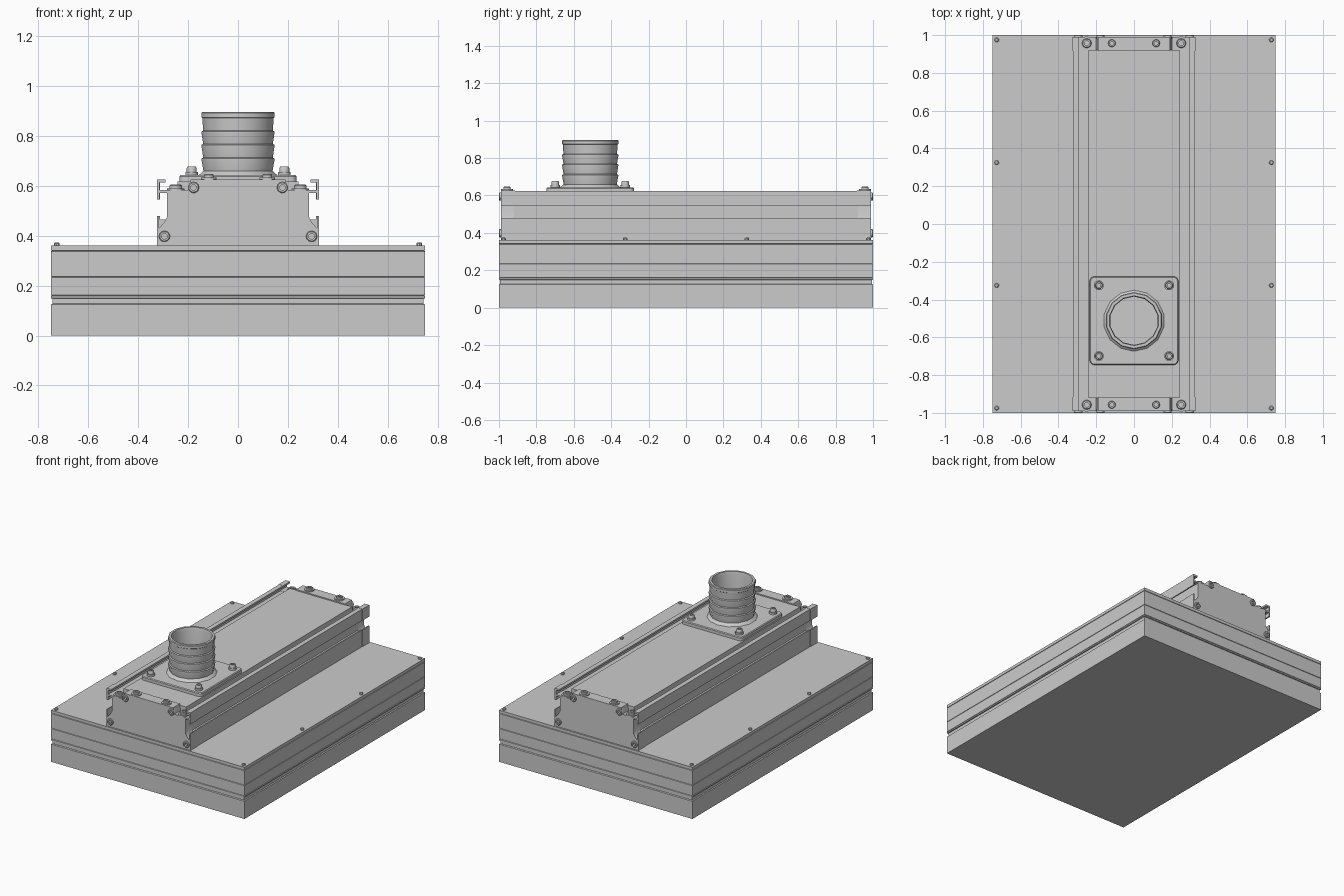
import bpy, bmesh, math
from mathutils import Matrix, Vector

if "Cube" in bpy.data.objects:
    bpy.data.objects.remove(bpy.data.objects["Cube"])


def finish(name, bm, angle=35):
    bmesh.ops.remove_doubles(bm, verts=bm.verts, dist=1e-5)
    bmesh.ops.recalc_face_normals(bm, faces=bm.faces)
    me = bpy.data.meshes.new(name)
    bm.to_mesh(me)
    bm.free()
    ob = bpy.data.objects.new(name, me)
    bpy.context.collection.objects.link(ob)
    bpy.ops.object.select_all(action='DESELECT')
    ob.select_set(True)
    bpy.context.view_layer.objects.active = ob
    bpy.ops.object.shade_smooth_by_angle(angle=math.radians(angle))
    return ob


def loft(name, rings):
    """Skin closed rings of equal length and cap both ends."""
    bm = bmesh.new()
    rows = [[bm.verts.new(p) for p in r] for r in rings]
    n = len(rows[0])
    for a, b in zip(rows, rows[1:]):
        for i in range(n):
            j = (i + 1) % n
            bm.faces.new((a[i], a[j], b[j], b[i]))
    bm.faces.new(rows[0])
    bm.faces.new(rows[-1])
    return finish(name, bm)


def extrude_y(name, pts, y0, y1):
    return loft(name, [[(x, y, z) for x, z in pts] for y in (y0, y1)])


def mirror_pts(half):
    """Full outline from its right half."""
    return half + [(-x, z) for x, z in reversed(half)]


def lathe(name, profile, loc, sides=12, axis='Z'):
    """Spin an (r, h) profile; axis 'Z', 'Y' or '-Y' gives its direction."""
    rot = {'Z': Matrix(), 'Y': Matrix.Rotation(-math.pi / 2, 4, 'X'),
           '-Y': Matrix.Rotation(math.pi / 2, 4, 'X')}[axis]
    rings = []
    for r, h in profile:
        ring = []
        for i in range(sides):
            a = 2 * math.pi * (i + .5) / sides
            ring.append(rot @ Vector((r * math.cos(a), r * math.sin(a), h)) + Vector(loc))
        rings.append(ring)
    return loft(name, rings)


def rounded_rect(hx, hy, r, z, cy):
    pts = []
    for k, (sx, sy) in enumerate(((1, 1), (-1, 1), (-1, -1), (1, -1))):
        for i in range(5):
            a = math.pi / 2 * (k + i / 4)
            pts.append((sx * (hx - r) + r * math.cos(a), cy + sy * (hy - r) + r * math.sin(a), z))
    return pts


def bolt(name, loc, r, h, axis='Z', washer=0):
    """Socket head bolt, optionally on a washer."""
    prof = [(r, 0), (r, h * .85), (r * .85, h), (r * .5, h), (r * .5, h * .4)]
    if washer:
        prof = [(washer, 0), (washer, h * .4), (r, h * .4)] + prof[1:]
    return lathe(name, prof, loc, 16, axis)


# Grooved base pad
steps = [(0, 0), (.124, 0), (.128, .006), (.148, .006), (.15, 0), (.158, 0), (.16, .004),
         (.162, 0), (.233, 0), (.235, .004), (.237, 0), (.338, 0), (.34, .005), (.342, 0), (.362, 0)]
loft("base_pad", [[(sx * (.75 - d), sy * (1 - d), z)
                   for sx, sy in ((-1, -1), (1, -1), (1, 1), (-1, 1))] for z, d in steps])

# Small pegs along the base edges
for sx in (-1, 1):
    for y in (-.975, -.325, .325, .975):
        lathe("edge_peg", [(.012, 0), (.012, .01), (.008, .014)], (sx * .727, y, .36), 10)

# Main beam with side slots and hooked lips
beam = mirror_pts([(.322, .36), (.322, .48), (.313, .48), (.313, .465), (.285, .465),
                   (.285, .572), (.313, .572), (.313, .545), (.322, .545), (.322, .625),
                   (.29, .625), (.29, .613), (.313, .613), (.313, .582), (.242, .582),
                   (.242, .618)])
extrude_y("beam", beam, -.92, .92)

# End brackets: beam profile segments with a clamping block outside
bracket = mirror_pts([(.325, .36), (.325, .48), (.317, .48), (.317, .43), (.308, .44), (.295, .455),
                      (.285, .475), (.285, .572), (.315, .572), (.315, .545), (.325, .545),
                      (.325, .626), (.29, .626), (.29, .614), (.315, .614), (.315, .583),
                      (.2, .583), (.19, .626)])
for s, axis in ((-1, '-Y'), (1, 'Y')):
    extrude_y("end_bracket", bracket, s * .915, s * .99)
    for sx in (-1, 1):
        bolt("bracket_lower_bolt", (sx * .295, s * .98, .398), .022, .02, axis)
        bolt("bracket_upper_bolt", (sx * .178, s * .98, .594), .022, .02, axis)
        bolt("bracket_outer_bolt", (sx * .25, s * .957, .58), .025, .025, washer=.036)
        bolt("bracket_inner_bolt", (sx * .117, s * .957, .625), .02, .022, washer=.032)

# Port flange and its corner bolts
CY = -.512
loft("port_flange", [rounded_rect(.235, .234, .025, .616, CY),
                     rounded_rect(.235, .234, .025, .638, CY),
                     rounded_rect(.23, .229, .02, .643, CY)])
for sx in (-1, 1):
    for sy in (-1, 1):
        bolt("flange_bolt", (sx * .186, CY + sy * .187, .642), .02, .036, washer=.026)

# Barbed hose port with open bore
port = [(.165, .64), (.152, .652), (.142, .66), (.15, .703), (.15, .71), (.143, .714),
        (.15, .758), (.15, .765), (.143, .769), (.15, .811), (.15, .818), (.143, .822),
        (.147, .872), (.151, .875), (.151, .892), (.147, .897), (.132, .897), (.128, .88), (.128, .65)]
lathe("hose_port", port, (0, CY, 0), 14)
